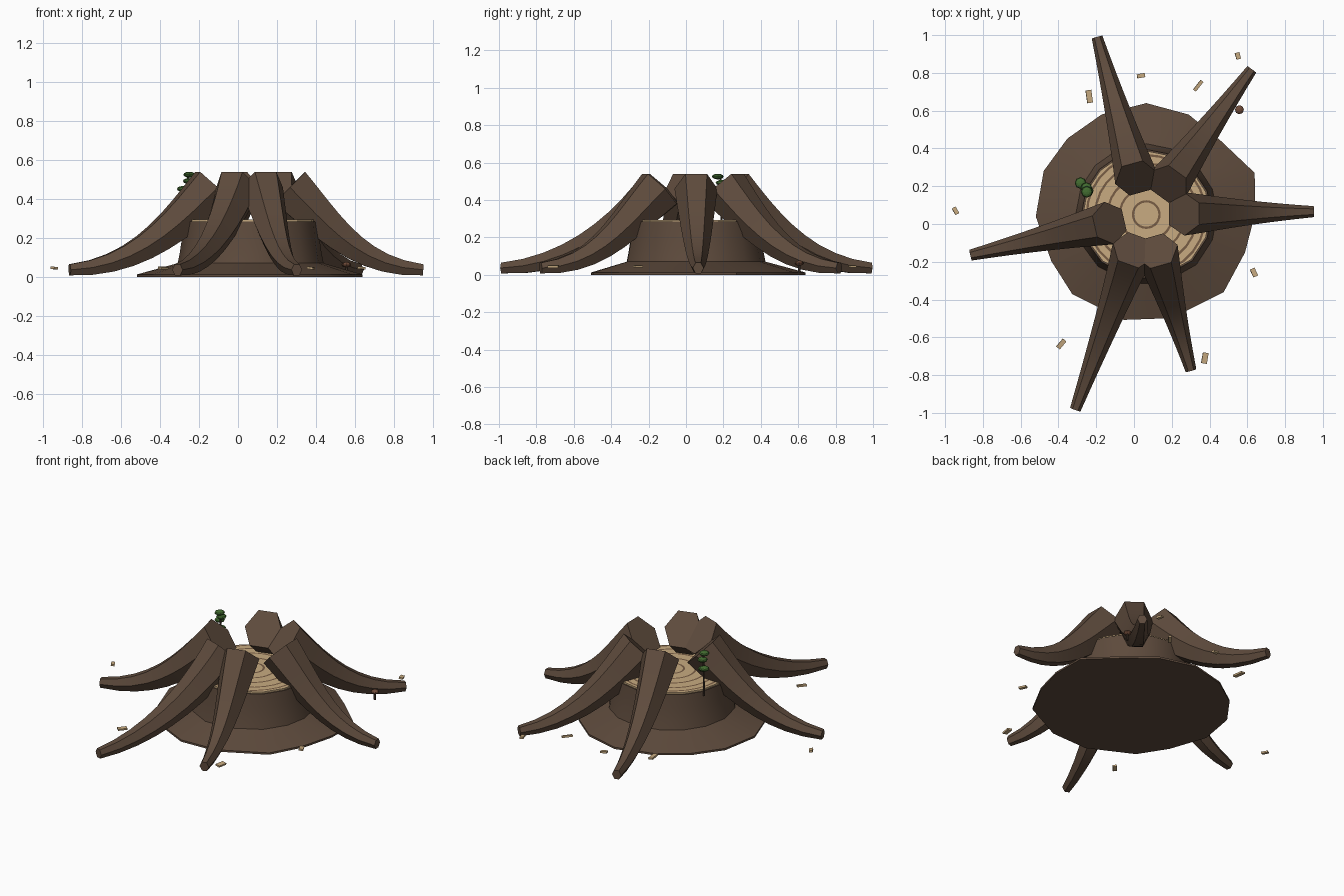
import bpy, bmesh, math
from mathutils import Vector, Matrix

if "Cube" in bpy.data.objects:
    bpy.data.objects.remove(bpy.data.objects["Cube"])

CX, CY = 0.065, 0.05  # trunk axis


def material(name, rgb):
    m = bpy.data.materials.new(name)
    m.diffuse_color = (*rgb, 1)
    m.use_nodes = True
    m.node_tree.nodes["Principled BSDF"].inputs["Base Color"].default_value = m.diffuse_color
    return m


BARK = material("bark_brown", (0.112, 0.070, 0.046))
WOOD = material("pale_wood", (0.58, 0.41, 0.22))
RING = material("ring_brown", (0.19, 0.11, 0.06))
LEAF = material("leaf_green", (0.055, 0.15, 0.03))
STEM = material("stem_brown", (0.07, 0.045, 0.03))
CAP = material("mushroom_rust", (0.16, 0.07, 0.04))


def finish(name, bm, mat, smooth=None):
    bmesh.ops.recalc_face_normals(bm, faces=bm.faces)
    me = bpy.data.meshes.new(name)
    bm.to_mesh(me)
    bm.free()
    me.materials.append(mat)
    ob = bpy.data.objects.new(name, me)
    bpy.context.collection.objects.link(ob)
    if smooth:
        bpy.context.view_layer.objects.active = ob
        ob.select_set(True)
        bpy.ops.object.shade_smooth_by_angle(angle=math.radians(smooth))
        ob.select_set(False)
    return ob


def loft(name, loops, mat, smooth=None):
    """Skin a row of closed loops and cap both ends."""
    bm = bmesh.new()
    rows = [[bm.verts.new(p) for p in loop] for loop in loops]
    n = len(rows[0])
    for a, b in zip(rows, rows[1:]):
        for i in range(n):
            j = (i + 1) % n
            bm.faces.new((a[i], a[j], b[j], b[i]))
    bm.faces.new(rows[0])
    bm.faces.new(rows[-1])
    return finish(name, bm, mat, smooth)


def polar(deg, r, z):
    a = math.radians(deg)
    return Vector((CX + r * math.cos(a), CY + r * math.sin(a), z))


# trunk with an uneven flared foot
FOOT = [(0, .575), (21, .615), (45, .555), (67, .575), (90, .59), (114, .58),
        (136, .58), (157, .59), (181, .585), (206, .56), (227, .575),
        (258, .57), (284, .565), (315, .58), (339, .56)]
trunk = [[polar(a, r, 0.0) for a, r in FOOT], [polar(a, r, 0.012) for a, r in FOOT]]
for r, z in ((.375, .07), (.365, .12), (.353, .2), (.345, .284)):
    trunk.append([polar(a, r, z) for a, _ in FOOT])
loft("trunk", trunk, BARK, 35)

# cut wood face
loft("cut_face", [[polar(a, .337, z) for a, _ in FOOT] for z in (.28, .294)], WOOD)

# growth rings as thin flat bands
for k, radius in enumerate((.07, .14, .205, .27, .315)):
    bm = bmesh.new()
    n = 28
    inner = [bm.verts.new(polar(360 * i / n, radius - .006, .297)) for i in range(n)]
    outer = [bm.verts.new(polar(360 * i / n, radius + .006, .297)) for i in range(n)]
    for i in range(n):
        j = (i + 1) % n
        bm.faces.new((inner[i], outer[i], outer[j], inner[j]))
    bmesh.ops.solidify(bm, geom=bm.faces[:], thickness=.004)
    finish(f"growth_ring_{k + 1}", bm, RING)


# six tapering hexagonal roots that arch down and outwards
def root(name, angle, length, segs=9):
    a = math.radians(angle)
    out, side = Vector((math.cos(a), math.sin(a), 0)), Vector((-math.sin(a), math.cos(a), 0))
    up = Vector((0, 0, 1))
    ctrl = [(.20, .46), (.40, .26), (length * .63, .05), (length, .036)]
    loops = []
    for s in range(segs + 1):
        t = s / segs
        w = ((1 - t) ** 3, 3 * t * (1 - t) ** 2, 3 * t * t * (1 - t), t ** 3)
        d = ((1 - t) ** 2, 2 * t * (1 - t), t * t)
        x, z = (sum(wi * c[i] for wi, c in zip(w, ctrl)) for i in (0, 1))
        dx, dz = (sum(di * (ctrl[k + 1][i] - ctrl[k][i]) for k, di in enumerate(d))
                  for i in (0, 1))
        tangent = (out * dx + up * dz).normalized()
        normal = side.cross(tangent)
        if normal.z < 0:
            normal = -normal
        r = .115 * (1 - t) + .029 * t
        centre = Vector((CX, CY, 0)) + out * x + up * z
        loop = []
        for i in range(6):
            b = math.tau * i / 6
            p = centre + side * (r * math.cos(b)) + normal * (r * 1.13 * math.sin(b))
            p.z = max(p.z, .004)
            loop.append(p)
        loops.append(loop)
    loft(name, loops, BARK, 30)


for k, (ang, ln) in enumerate(((1, .887), (54, .95), (105.5, .975), (193, .955),
                               (250, 1.10), (286, .86))):
    root(f"root_{k + 1}", ang, ln)


# wood chips lying around the stump: x, y, size, heading
CHIPS = [(-.945, .07, .022, .04, 30), (-.237, .675, .03, .068, 8), (.037, .785, .042, .022, 10),
         (.34, .732, .018, .065, -38), (.55, .89, .024, .036, 15), (.635, -.257, .026, .046, 25),
         (.375, -.71, .03, .058, -10), (-.385, -.635, .024, .055, -40)]
for k, (x, y, sx, sy, rot) in enumerate(CHIPS):
    bm = bmesh.new()
    mat = (Matrix.Translation((x, y, .045)) @ Matrix.Rotation(math.radians(rot), 4, 'Z')
           @ Matrix.Rotation(math.radians(8), 4, 'Y') @ Matrix.Diagonal((sx, sy, .011, 1)))
    bmesh.ops.create_cube(bm, size=1, matrix=mat)
    finish(f"wood_chip_{k + 1}", bm, WOOD)


def blob(name, loc, r, h, mat):
    bm = bmesh.new()
    bmesh.ops.create_uvsphere(bm, u_segments=8, v_segments=6, radius=1,
                              matrix=Matrix.Translation(loc) @ Matrix.Diagonal((r, r, h, 1)))
    finish(name, bm, mat)


def stalk(name, base, tip, r):
    loft(name, [[Vector(p) + Vector((r * math.cos(i * math.tau / 6), r * math.sin(i * math.tau / 6), 0))
                 for i in range(6)] for p in (base, tip)], STEM)


# leafy sprout on the rim
stalk("sprout_stem", (-.262, .19, .26), (-.255, .185, .52), .006)
for k, (x, y, z) in enumerate(((-.25, .17, .525), (-.252, .19, .492), (-.283, .217, .452),
                               (-.245, .175, .425))):
    blob(f"sprout_leaf_{k + 1}", (x, y, z), .031, .015, LEAF)

# tiny mushroom beside a back root
stalk("mushroom_stem", (.558, .605, .012), (.558, .605, .06), .008)
blob("mushroom_cap", (.558, .605, .062), .024, .014, CAP)
